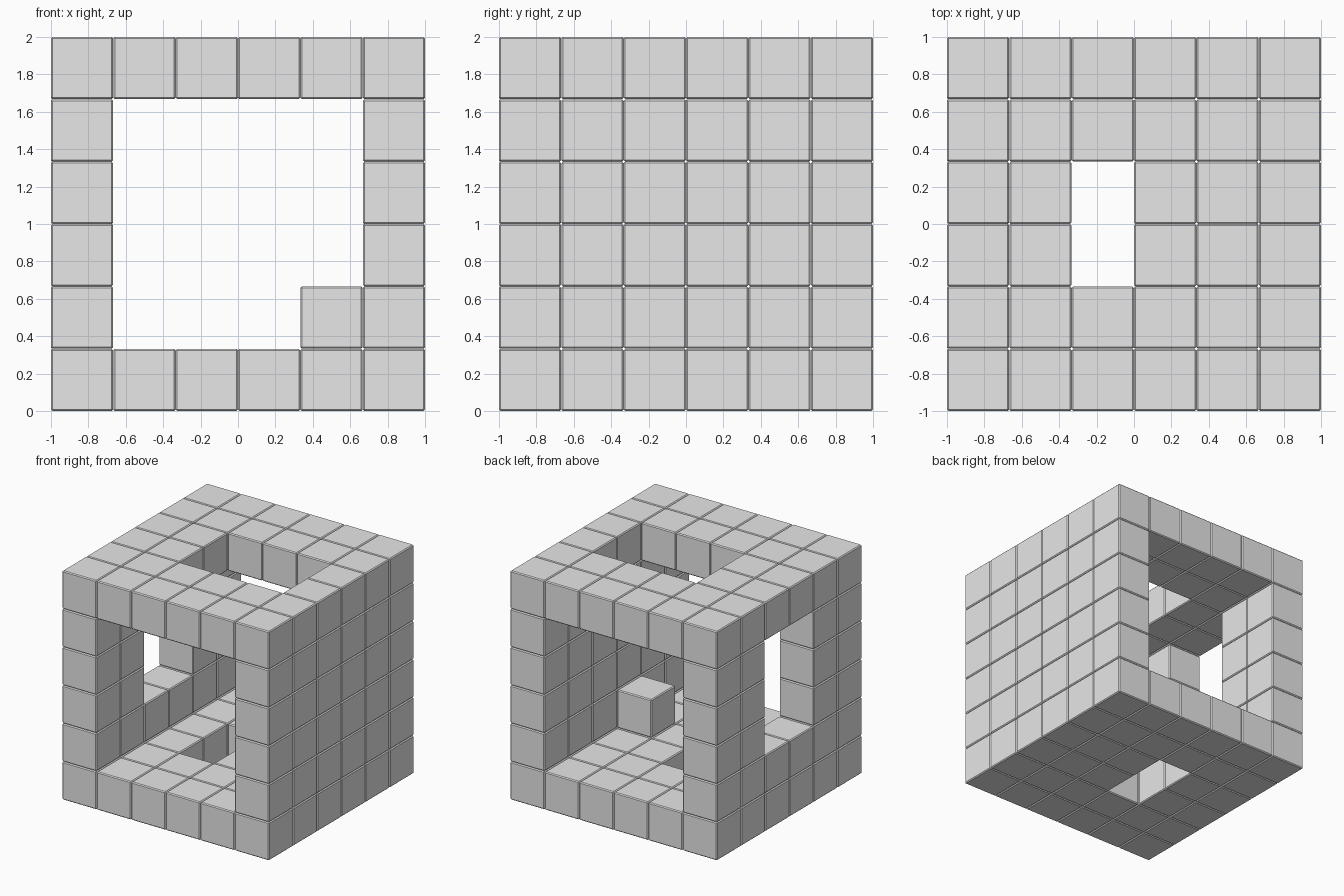
import bpy, bmesh
from mathutils import Matrix, Vector

if "Cube" in bpy.data.objects:
    bpy.data.objects.remove(bpy.data.objects["Cube"], do_unlink=True)

N = 6                 # blocks along each side
PITCH = 2 / N
SIZE = PITCH - 0.001  # hairline joint between neighbours
BEVEL = 0.008

grey = bpy.data.materials.new("stone_grey")
grey.use_nodes = True
colour = (0.8, 0.8, 0.8, 1)
grey.diffuse_color = colour
grey.node_tree.nodes["Principled BSDF"].inputs["Base Color"].default_value = colour


def blocks(name, xs, ys, zs, hole=lambda x, y, z: False):
    """One object made of chamfered blocks on the grid, minus those in the hole."""
    bm = bmesh.new()
    for x in xs:
        for y in ys:
            for z in zs:
                if not hole(x, y, z):
                    centre = Vector((x + 0.5, y + 0.5, z + 0.5)) * PITCH - Vector((1, 1, 0))
                    bmesh.ops.create_cube(bm, size=SIZE, matrix=Matrix.Translation(centre))
    mesh = bpy.data.meshes.new(name)
    bm.to_mesh(mesh)
    bm.free()
    mesh.materials.append(grey)
    obj = bpy.data.objects.new(name, mesh)
    bpy.context.collection.objects.link(obj)
    chamfer = obj.modifiers.new("chamfer", 'BEVEL')
    chamfer.width = BEVEL
    chamfer.segments = 1
    return obj


full = range(N)
middle = range(1, N - 1)
centre_rows = (2, 3)

# Floor with a narrow slot
blocks("floor", full, full, [0], lambda x, y, z: x == 2 and y in centre_rows)

# Roof with a wider skylight
blocks("roof", full, full, [N - 1], lambda x, y, z: x in (2, 3, 4) and y in centre_rows)

# Solid wall and wall with a window
blocks("left_wall", [N - 1], full, middle)
blocks("right_wall", [0], full, middle, lambda x, y, z: y in centre_rows and z >= 2)

# Single block standing against the solid wall
blocks("inner_block", [4], [2], [1])
